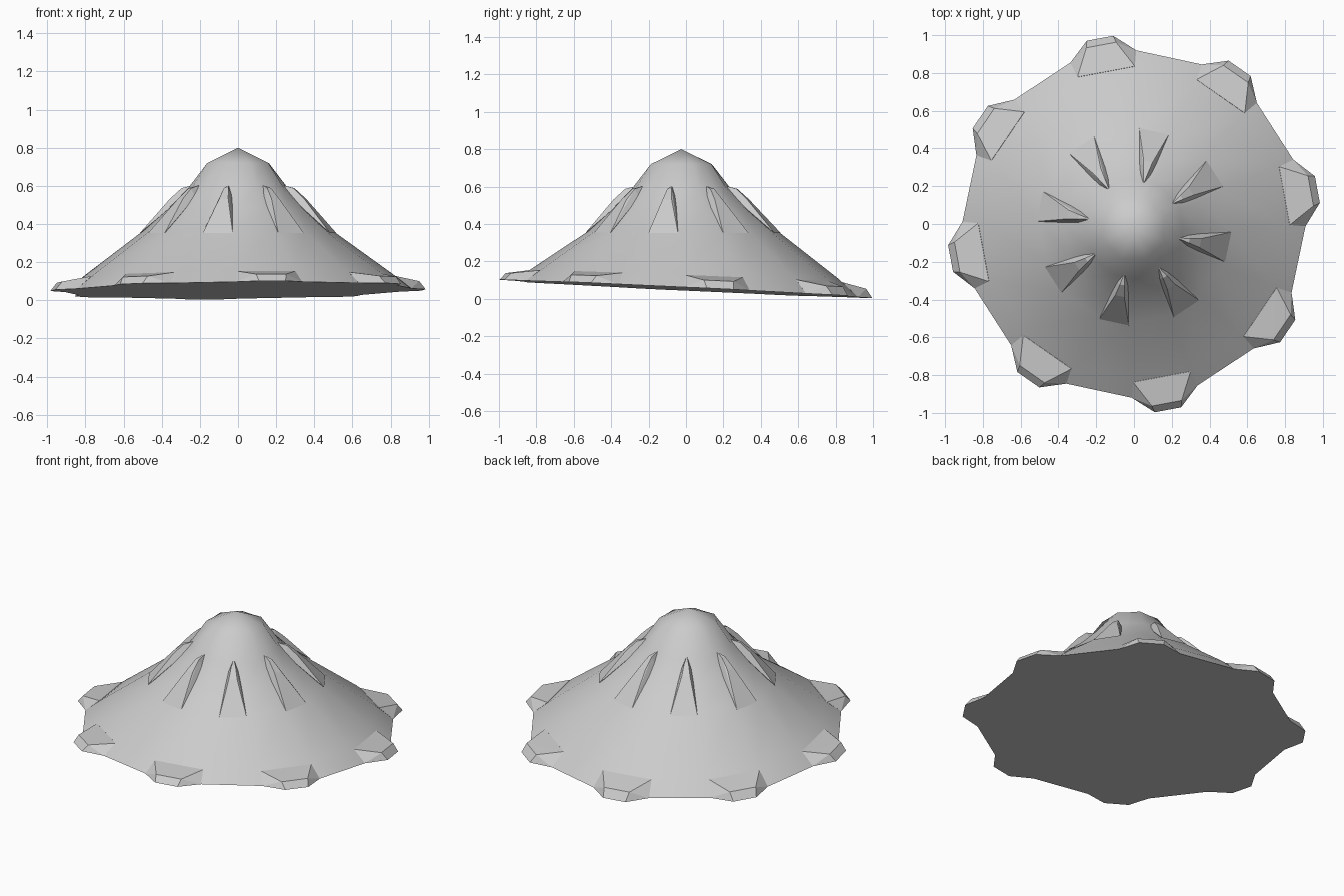
import bpy, bmesh
from math import sin, cos, radians

if "Cube" in bpy.data.objects:
    bpy.data.objects.remove(bpy.data.objects["Cube"])

PHASE = 10.5  # direction of the first rim foot, in degrees


def place(r, deg, z, side=0.0):
    """Polar point, offset sideways, on a cone whose foot is tilted."""
    a = radians(deg)
    x = r * cos(a) - side * sin(a)
    y = (r * sin(a) + side * cos(a)) * 1.013
    w = max(0.0, min(1.0, (0.37 - z) / 0.31))
    z += w * (0.01 * x - 0.048 * y)
    y -= 0.025 * min(1.0, max(0.0, (z - 0.12) / 0.4))
    return x, y, z


def finish(name, bm):
    bmesh.ops.recalc_face_normals(bm, faces=bm.faces[:])
    me = bpy.data.meshes.new(name)
    bm.to_mesh(me)
    bm.free()
    ob = bpy.data.objects.new(name, me)
    bpy.context.collection.objects.link(ob)
    return ob


def hull_ring(name, first, pts):
    """Eight copies of a small faceted block around the cone."""
    for k in range(8):
        bm = bmesh.new()
        for r, deg, side, z in pts:
            bm.verts.new(place(r, first + 45 * k + deg, z, side))
        out = bmesh.ops.convex_hull(bm, input=bm.verts[:])
        loose = [v for v in bm.verts if not v.link_faces]
        bmesh.ops.delete(bm, geom=loose, context='VERTS')
        finish(f"{name}_{k + 1}", bm)


# Cone body: sixteen-sided flared profile with a closed base
N = 16
profile = [(0.908, 0.053), (0.80, 0.14), (0.50, 0.362),
           (0.37, 0.475), (0.26, 0.59), (0.165, 0.72)]
bm = bmesh.new()
rings = []
for i, (r, z) in enumerate(profile):
    ring = []
    for k in range(N):
        rr = r + (0.008 * (-1) ** k if i == 5 else 0)
        ring.append(bm.verts.new(place(rr, PHASE + 11.25 + 360 * k / N, z)))
    rings.append(ring)
tip = bm.verts.new(place(0, 0, 0.80))
for lo, hi in zip(rings, rings[1:]):
    for k in range(N):
        j = (k + 1) % N
        bm.faces.new((lo[k], lo[j], hi[j], hi[k]))
for k in range(N):
    bm.faces.new((rings[-1][k], rings[-1][(k + 1) % N], tip))
bm.faces.new(rings[0][::-1])
body = finish("cone_body", bm)
bpy.context.view_layer.objects.active = body
body.select_set(True)
bpy.ops.object.shade_smooth_by_angle(angle=radians(35))

# Rim feet: wedges pushing out of the lower edge
foot = [(0.75, 0, 0, 0.053)]
for s in (-1, 1):
    foot += [(0.908, 11.25 * s, 0, 0.053), (0.99, 4.1 * s, 0, 0.053),
             (0.955, 4.8 * s, 0, 0.096), (0.825, 10.8 * s, 0, 0.121)]
hull_ring("rim_foot", PHASE, foot)

# Upper ridges: narrow wedges widening down the slope
ridge = [(0.235, 0, 0, 0.605), (0.30, 0, 0, 0.50)]
for s in (-1, 1):
    ridge += [(0.30, 0, 0.012 * s, 0.588), (0.36, 0, 0.024 * s, 0.532),
              (0.51, 0, 0.08 * s, 0.352), (0.29, 0, 0.032 * s, 0.54)]
hull_ring("upper_ridge", PHASE + 22.5, ridge)
